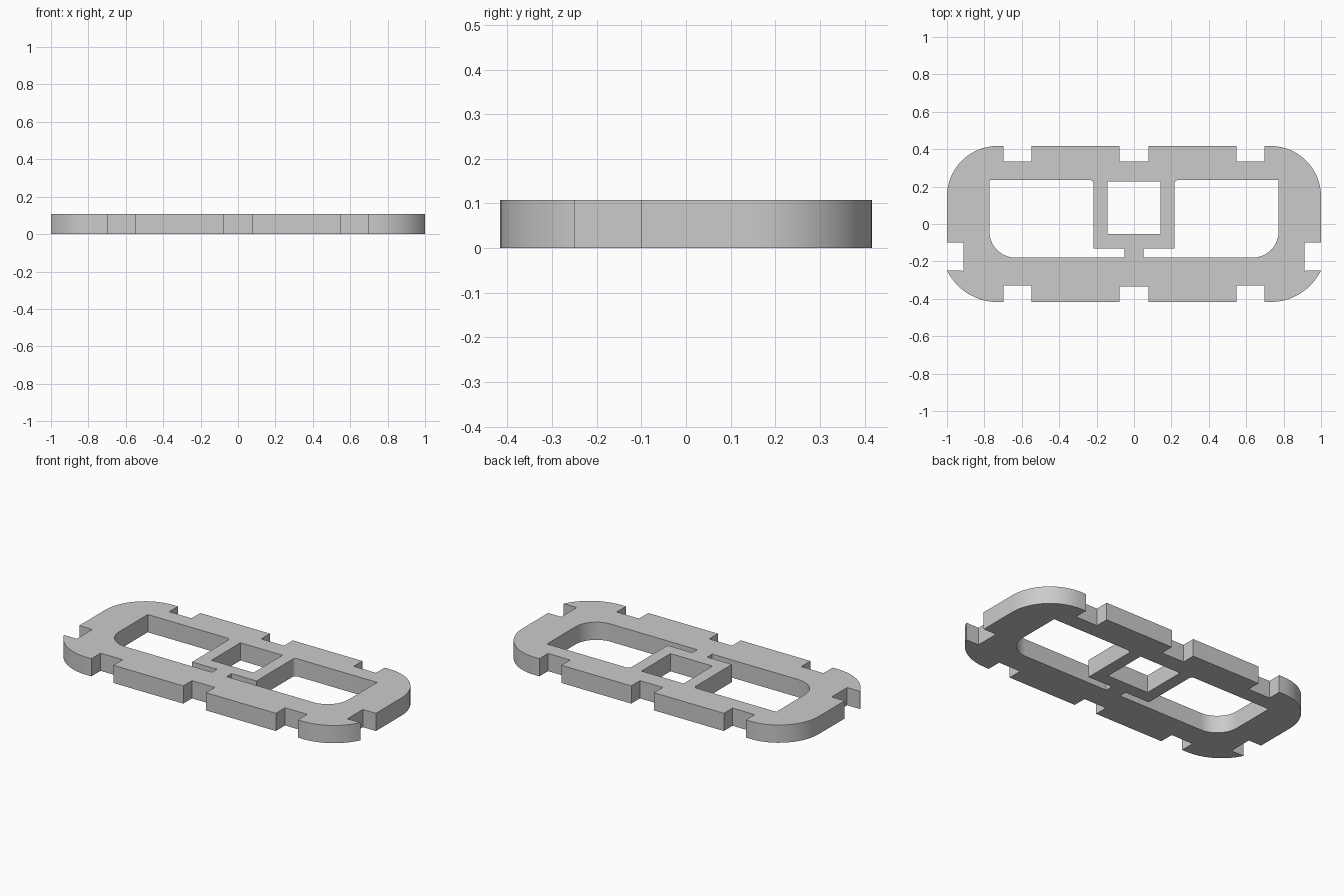
import bpy
from math import radians, cos, sin

THICK = 0.108

cube = bpy.data.objects.get("Cube")
if cube:
    bpy.data.objects.remove(cube, do_unlink=True)


def arc(cx, cy, r, start, end, steps=16):
    """Points along a circular arc, angles in degrees."""
    angles = [radians(start + (end - start) * i / steps) for i in range(steps + 1)]
    return [(cx + r * cos(a), cy + r * sin(a)) for a in angles]


def mirrored(points):
    return [(-x, y) for x, y in reversed(points)]


def notch(x0, x1, edge, floor):
    """Square notch in a long edge, walked from x0 to x1."""
    return [(x0, edge), (x0, floor), (x1, floor), (x1, edge)]


# Outer rim, right half: rounded corners and square notches
half = [(0.077, -0.333), (0.077, -0.417)]
half += notch(0.547, 0.697, -0.417, -0.328)
half += arc(0.73, -0.117, 0.3, -90, -26.2)
half += [(0.912, -0.25), (0.912, -0.1), (1.0, -0.1)]
half += arc(0.73, 0.147, 0.27, 0, 90)
half += notch(0.697, 0.547, 0.417, 0.333)
half += [(0.077, 0.417), (0.077, 0.333)]
rim = half + mirrored(half)

# Side window with one round corner and a step beside the central neck
window = [(0.05, -0.18)]
window += arc(0.633, -0.04, 0.14, -90, 0)
window += [(0.773, 0.235)]
window += arc(0.237, 0.215, 0.02, 90, 180, 6)
window += [(0.217, -0.132), (0.05, -0.132)]

# Central square opening
square = [(-0.142, -0.053), (0.142, -0.053), (0.142, 0.226), (-0.142, 0.226)]

# Extrude all outlines as one filled plate
curve = bpy.data.curves.new("frame_plate", "CURVE")
curve.dimensions = "2D"
curve.fill_mode = "BOTH"
curve.extrude = THICK / 2
for outline in (rim, window, mirrored(window), square):
    spline = curve.splines.new("POLY")
    spline.points.add(len(outline) - 1)
    for point, (x, y) in zip(spline.points, outline):
        point.co = (x, y, 0, 1)
    spline.use_cyclic_u = True

plate = bpy.data.objects.new("frame_plate", curve)
bpy.context.collection.objects.link(plate)
plate.location.z = THICK / 2

# Turn the plate into a welded mesh with crisp edges
bpy.ops.object.select_all(action="DESELECT")
plate.select_set(True)
bpy.context.view_layer.objects.active = plate
bpy.ops.object.convert(target="MESH")
plate = bpy.context.view_layer.objects.active
bpy.ops.object.mode_set(mode="EDIT")
bpy.ops.mesh.select_all(action="SELECT")
bpy.ops.mesh.remove_doubles(threshold=0.0005)
bpy.ops.mesh.normals_make_consistent(inside=False)
bpy.ops.object.mode_set(mode="OBJECT")
bpy.ops.object.shade_smooth_by_angle(angle=radians(30))

# Plain grey finish
grey = bpy.data.materials.new("light_grey")
grey.use_nodes = True
colour = (0.6, 0.6, 0.6, 1)
grey.diffuse_color = colour
grey.node_tree.nodes["Principled BSDF"].inputs["Base Color"].default_value = colour
plate.data.materials.clear()
plate.data.materials.append(grey)
